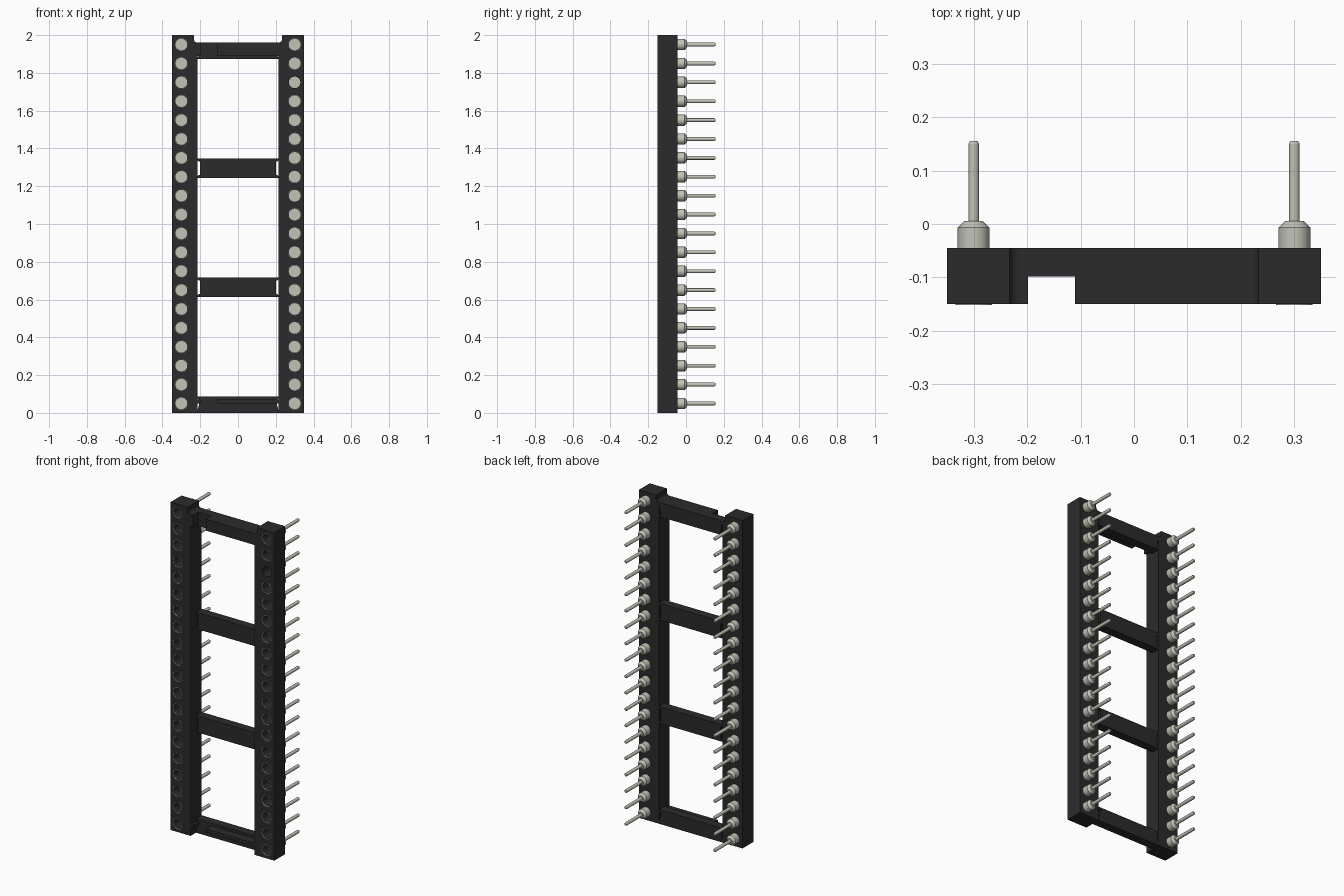
import bpy, bmesh, math

if "Cube" in bpy.data.objects:
    bpy.data.objects.remove(bpy.data.objects["Cube"])


def material(name, rgb):
    m = bpy.data.materials.new(name)
    m.diffuse_color = (*rgb, 1)
    m.use_nodes = True
    m.node_tree.nodes["Principled BSDF"].inputs["Base Color"].default_value = m.diffuse_color
    return m


BLACK = material("black plastic", (0.024, 0.024, 0.025))
METAL = material("pale metal", (0.54, 0.54, 0.47))
Y_FRONT, Y_MID, Y_BACK = -0.15, -0.098, -0.045
PITCH = [0.05 + 0.1 * i for i in range(20)]


def finish(name, bm, mat):
    bmesh.ops.recalc_face_normals(bm, faces=bm.faces)
    mesh = bpy.data.meshes.new(name)
    bm.to_mesh(mesh)
    bm.free()
    mesh.materials.append(mat)
    ob = bpy.data.objects.new(name, mesh)
    bpy.context.collection.objects.link(ob)
    return ob


def plate(name, outline, y0, y1):
    """Extrude an (x, z) outline from y0 to y1."""
    bm = bmesh.new()
    face = bm.faces.new([bm.verts.new((x, y0, z)) for x, z in outline])
    out = bmesh.ops.extrude_face_region(bm, geom=[face])
    for v in out["geom"]:
        if isinstance(v, bmesh.types.BMVert):
            v.co.y = y1
    return finish(name, bm, BLACK)


def lathe(bm, profile, cx, cz, sides=16, closed=False):
    """Spin (radius, y) points about an axis along y."""
    rings = []
    for r, y in profile:
        rings.append([bm.verts.new((cx + r * math.cos(2 * math.pi * k / sides), y,
                                    cz + r * math.sin(2 * math.pi * k / sides)))
                      for k in range(sides)])
    pairs = list(zip(rings, rings[1:]))
    if closed:
        pairs.append((rings[-1], rings[0]))
    else:
        bm.faces.new(rings[0])
        bm.faces.new(rings[-1])
    for a, b in pairs:
        for k in range(sides):
            j = (k + 1) % sides
            bm.faces.new((a[k], a[j], b[j], b[k]))


def arc(cx, cz, r, a0, a1, n=4):
    return [(cx + r * math.cos(math.radians(a0 + (a1 - a0) * i / n)),
             cz + r * math.sin(math.radians(a0 + (a1 - a0) * i / n))) for i in range(n + 1)]


# Side rails, with pin holes sunk into the front
for side, label in ((-1, "left"), (1, "right")):
    outline = [(0.35, 0), (0.35, 2), (0.233, 2)]
    outline += arc(0.215, 1.978, 0.018, 0, -90)
    outline += [(0.215, 0)]
    rail = plate(label + "_rail", [(side * x, z) for x, z in outline], Y_FRONT, Y_BACK)
    bm = bmesh.new()
    for z in PITCH:
        lathe(bm, [(0.031, -0.2), (0.031, -0.075)], side * 0.3, z)
    cutter = finish(label + "_hole_cutter", bm, BLACK)
    cutter.hide_render = True
    cutter.hide_viewport = True
    mod = rail.modifiers.new("pin holes", "BOOLEAN")
    mod.operation = "DIFFERENCE"
    mod.solver = "EXACT"
    mod.object = cutter


# Crossbars, with filleted ends towards the windows
def bar_outline(z0, z1, low, high, r=0.016):
    e = 0.217
    right = [(e, z0 - r)] + arc(e - r, z0 - r, r, 0, 90)[1:] if low else [(e, z0)]
    top = arc(e - r, z1 + r, r, -90, 0) if high else [(e, z1)]
    half = right + top
    return half + [(-x, z) for x, z in reversed(half)]


bars = (("bottom_bar", 0, 0.07, False, True), ("lower_bar", 0.63, 0.70, True, True),
        ("upper_bar", 1.26, 1.33, True, True), ("top_bar", 1.89, 1.96, True, False))
for name, z0, z1, low, high in bars:
    plate(name, bar_outline(z0, z1, low, high), Y_MID, Y_BACK)

# Front halves of the end bars, leaving the orientation notch open
for name, z0, z1 in (("bottom_bar_lip", 0.05, 0.07), ("top_bar_lip", 1.89, 1.96)):
    for part, x0, x1 in (("long", -0.11, 0.218), ("short", -0.218, -0.198)):
        plate(name + "_" + part, [(x0, z0), (x1, z0), (x1, z1), (x0, z1)], Y_FRONT, Y_MID)

# Pins: collar, shoulder, thin lead; funnel bottom and rim at the front
pin_profile = [(0.030, -0.055), (0.030, -0.007), (0.017, 0.006), (0.010, 0.006),
               (0.010, 0.150), (0.007, 0.155)]
for side, label in ((-1, "left"), (1, "right")):
    pins, seats, rims = bmesh.new(), bmesh.new(), bmesh.new()
    for z in PITCH:
        x = side * 0.3
        lathe(pins, pin_profile, x, z)
        lathe(seats, [(0.031, -0.082), (0.031, -0.07)], x, z)
        # one rim sits flush and hidden
        if not (side == 1 and abs(z - 1.75) < 0.01):
            lathe(rims, [(0.031, -0.152), (0.034, -0.152), (0.034, -0.148), (0.031, -0.148)],
                  x, z, closed=True)
    for name, bm in (("pins", pins), ("socket_seats", seats), ("socket_rims", rims)):
        ob = finish(label + "_" + name, bm, METAL)
        bpy.ops.object.select_all(action="DESELECT")
        ob.select_set(True)
        bpy.context.view_layer.objects.active = ob
        bpy.ops.object.shade_smooth_by_angle(angle=math.radians(30))
